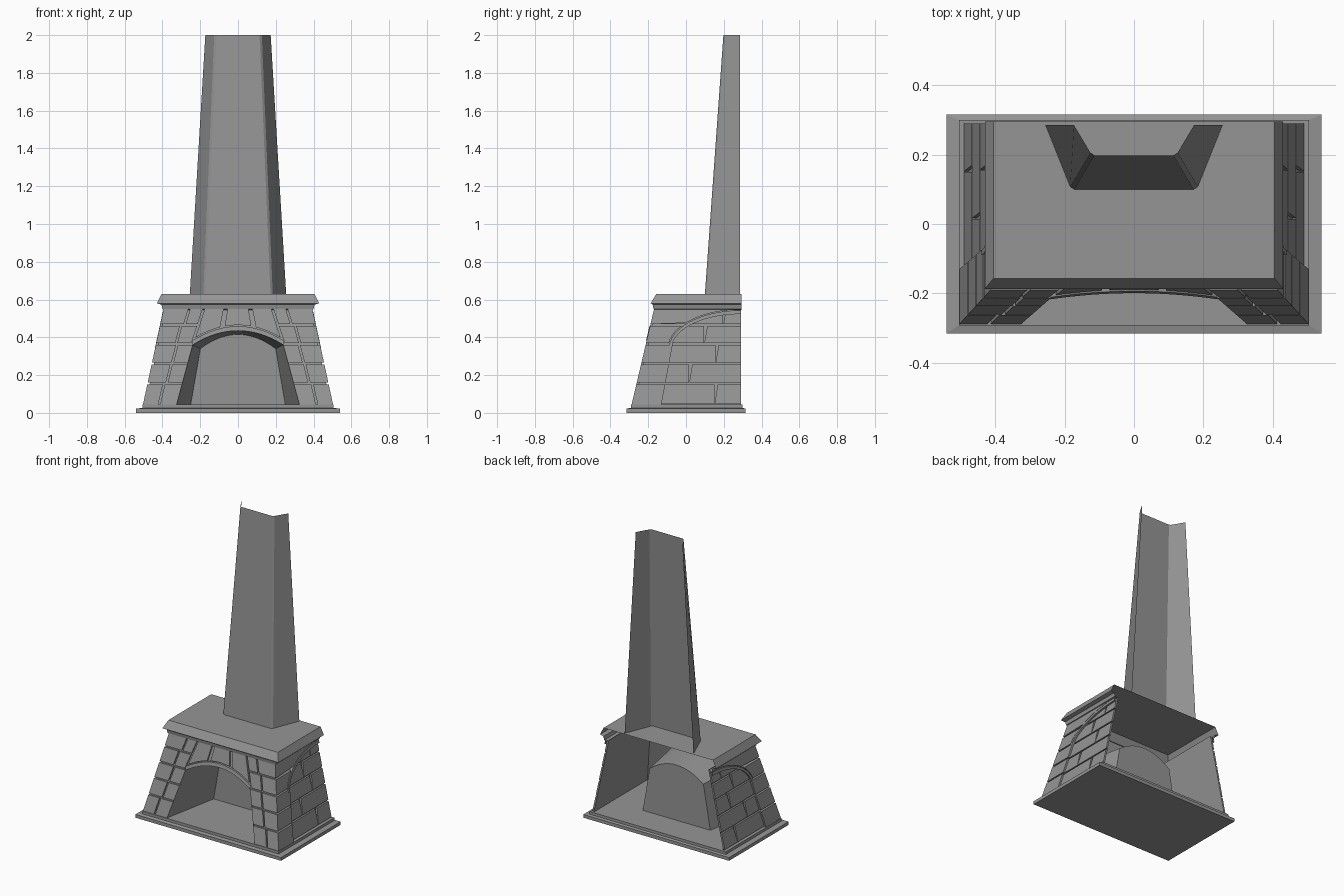
import bpy, bmesh, math

cube = bpy.data.objects.get("Cube")
if cube:
    bpy.data.objects.remove(cube)

stone = bpy.data.materials.new("stone_grey")
stone.use_nodes = True
GREY = (0.3, 0.3, 0.3, 1)
stone.diffuse_color = GREY
stone.node_tree.nodes["Principled BSDF"].inputs["Base Color"].default_value = GREY

# Heights shared by the body, and the brick courses
Z0, Z1, SPRING, BACK = 0.045, 0.555, 0.36, 0.29
ROWS = [Z0, 0.155, 0.262, 0.365, 0.465, Z1]
GAP, RECESS = 0.005, 0.012


def taper(z, a, b):
    return a + (b - a) * (z - Z0) / (Z1 - Z0)


def half_width(z):
    return taper(z, 0.503, 0.393)


def front_y(z):
    return taper(z, -0.288, -0.168)


def on_front(x, z, d=0):
    return (x, front_y(z) - d, z)


def on_side(y, z, d=0):
    return (half_width(z) + d, y, z)


def make(name, polys, mirror=False):
    """Build one flat-shaded object from a list of polygons."""
    bm = bmesh.new()
    for sx in ((1, -1) if mirror else (1,)):
        for poly in polys:
            bm.faces.new([bm.verts.new((sx * x, y, z)) for x, y, z in poly])
    bmesh.ops.remove_doubles(bm, verts=bm.verts, dist=0.0002)
    bmesh.ops.recalc_face_normals(bm, faces=bm.faces)
    mesh = bpy.data.meshes.new(name)
    bm.to_mesh(mesh)
    bm.free()
    mesh.materials.append(stone)
    ob = bpy.data.objects.new(name, mesh)
    bpy.context.collection.objects.link(ob)
    return ob


def loft(rings, closed=False):
    """Quads between consecutive rings of points."""
    out = []
    for a, b in zip(rings, rings[1:]):
        n = len(a)
        for i in range(n if closed else n - 1):
            j = (i + 1) % n
            out.append([a[i], a[j], b[j], b[i]])
    return out


def slab(place, outline, top=0.0, bottom=-RECESS):
    """A stone: raised outline on a wall plane, without its hidden back."""
    face = [place(u, z, top) for u, z in outline]
    base = [place(u, z, bottom) for u, z in outline]
    return [face] + loft([face, base], closed=True)


def box_ring(hx, y0, y1, z):
    return [(-hx, y0, z), (hx, y0, z), (hx, y1, z), (-hx, y1, z)]


# Stepped base
steps = [box_ring(0.54, -0.315, 0.315, 0), box_ring(0.54, -0.315, 0.315, 0.022),
         box_ring(0.505, -0.292, 0.3, 0.027), box_ring(0.505, -0.292, 0.3, Z0)]
make("stepped_base", loft(steps, True) + [steps[0], steps[-1]])


# Opening outline: sloped jambs and a shallow arch
def jamb(z):
    return 0.325 + (0.24 - 0.325) * (z - Z0) / (SPRING - Z0)


def arch(x):
    return SPRING + 0.075 * (1 - (x / 0.24) ** 2)


N = 16
xs = [-0.24 + 0.48 * i / N for i in range(N + 1)]
mouth = [(-0.325, Z0)] + [(x, arch(x)) for x in xs] + [(0.325, Z0)]
rear = [(-0.25, Z0)] + [(x * 0.83, arch(x) - 0.02) for x in xs] + [(0.25, Z0)]

# Firebox tunnel with its back panel
front_ring = [on_front(x, z) for x, z in mouth]
rear_ring = [(x, 0.1, z) for x, z in rear]
make("firebox", loft([front_ring, rear_ring]) + [rear_ring])

# Recessed joint surface of the front wall
D = -RECESS
joint = []
for s in (1, -1):
    edge = lambda z: (s * (half_width(z) - RECESS), z)
    for quad in ([edge(Z0), edge(SPRING), (s * 0.24, SPRING), (s * 0.325, Z0)],
                 [edge(SPRING), edge(Z1), (s * 0.24, Z1), (s * 0.24, SPRING)]):
        joint.append([on_front(x, z, D) for x, z in quad])
joint += loft([[on_front(x, arch(x), D) for x in xs], [on_front(x, Z1, D) for x in xs]])
make("front_joints", joint)

# Front piers: two stones per course, split at staggered places
bricks = []
for i, split in enumerate((0.405, 0.365, 0.335, 0.315, 0.27)):
    lo, hi = ROWS[i] + GAP, ROWS[i + 1] - GAP
    if i == 0:
        lo = Z0

    def inner(z, i=i):
        return jamb(z) if i < 3 else 0.25 - (z - SPRING) * 0.33

    lean = 0.012
    bricks += slab(on_front, [(inner(lo), lo), (split - GAP + lean, lo),
                              (split - GAP - lean, hi), (inner(hi), hi)])
    bricks += slab(on_front, [(split + GAP + lean, lo), (half_width(lo), lo),
                              (half_width(hi), hi), (split + GAP - lean, hi)])
make("front_pier_stones", bricks, mirror=True)

# Arch ring and the wedge stones above it
ring = loft([[on_front(x, arch(x), 0.003) for x in xs],
             [on_front(x, arch(x) + 0.024, 0.003) for x in xs]])
ring += loft([[on_front(x, arch(x) + 0.024, 0.003) for x in xs],
              [on_front(x, arch(x) + 0.024, D) for x in xs]])
make("arch_ring", ring)


def wedge(a, b, c, d):
    lower = [(a + (b - a) * k / 4) for k in range(5)]
    return slab(on_front, [(x, arch(x) + 0.03) for x in lower] + [(d, Z1), (c, Z1)])


make("keystone", wedge(-0.07, 0.07, -0.055, 0.055))
make("wedge_stones", wedge(0.095, 0.225, 0.075, 0.175), mirror=True)


# Side walls: a recessed arched panel behind a front pier
def curve(a, b, t):
    return (BACK - a * math.cos(t), 0.34 + b * math.sin(t))


def pier_edge(z):
    return -0.13 + 0.055 * (z - Z0) / (0.34 - Z0)


panel = -0.024
make("side_joints", [[on_side(y, z, panel) for y, z in
                      ((front_y(Z0) + RECESS, Z0), (BACK, Z0),
                       (BACK, Z1), (front_y(Z1) + RECESS, Z1))]], mirror=True)

stones = []
for i, splits in enumerate(((0.155,), (0.02,), (0.16,), (0.1,), (0.2,))):
    lo, hi = ROWS[i] + GAP, ROWS[i + 1] - GAP
    cuts = [-0.14, *splits, BACK]
    for a, b in zip(cuts, cuts[1:]):
        end = b if b == BACK else b - GAP
        stones += slab(on_side, [(a + GAP - 0.008, lo), (end, lo), (end, hi),
                                 (a + GAP + 0.008, hi)], D, panel)
make("side_panel_stones", stones, mirror=True)

# Stones of the side pier and of the area above the side arch
stones = []
ts = [math.pi / 2 * k / 24 for k in range(25)]
outer = [curve(0.385, 0.207, t) for t in ts]
for i in range(5):
    lo, hi = ROWS[i] + GAP, ROWS[i + 1] - GAP
    if i == 0:
        lo = Z0
    if i < 3:
        rear_edge = [(pier_edge(lo), lo), (pier_edge(hi), hi)]
    else:
        rear_edge = [p for p in outer if lo < p[1] < hi]
        rear_edge.append((rear_edge[-1][0], hi))
        if i == 3:
            rear_edge.insert(0, (-0.09, lo))
    outline = [(front_y(hi), hi), (front_y(lo), lo)] + rear_edge
    stones += slab(on_side, outline, 0, panel)
make("side_pier_stones", stones, mirror=True)

inner_arc = [curve(0.365, 0.183, t) for t in ts]
outer_arc = [curve(0.38, 0.203, t) for t in ts]
make("side_arch_band", loft([[on_side(y, z, d) for y, z in arc] for arc, d in
                             ((inner_arc, panel), (inner_arc, 0.001),
                              (outer_arc, 0.001), (outer_arc, panel))]), mirror=True)


# Mantel: hollow moulded shelf, open at the back
def shelf_ring(hx, y, z):
    return [(-hx, 0.295, z), (-hx, y, z), (hx, y, z), (hx, 0.295, z)]


shelf = [shelf_ring(*p) for p in ((0.385, -0.16, 0.545), (0.4, -0.172, 0.55),
                                  (0.405, -0.176, 0.573), (0.43, -0.187, 0.58),
                                  (0.405, -0.157, 0.63))]
make("mantel", loft(shelf) + [shelf[-1]])


# Chimney hood: tapered three-sided shell with chamfered corners
def flue_ring(back, front, y, z):
    c = 0.008
    half = [(back, 0.285, z), (front + c * 0.5, y + c, z), (front - c, y, z)]
    return half + [(-x, yy, zz) for x, yy, zz in reversed(half)]


make("chimney_hood", loft([flue_ring(0.255, 0.18, 0.1, 0.63),
                           flue_ring(0.173, 0.122, 0.198, 2.0)]))
